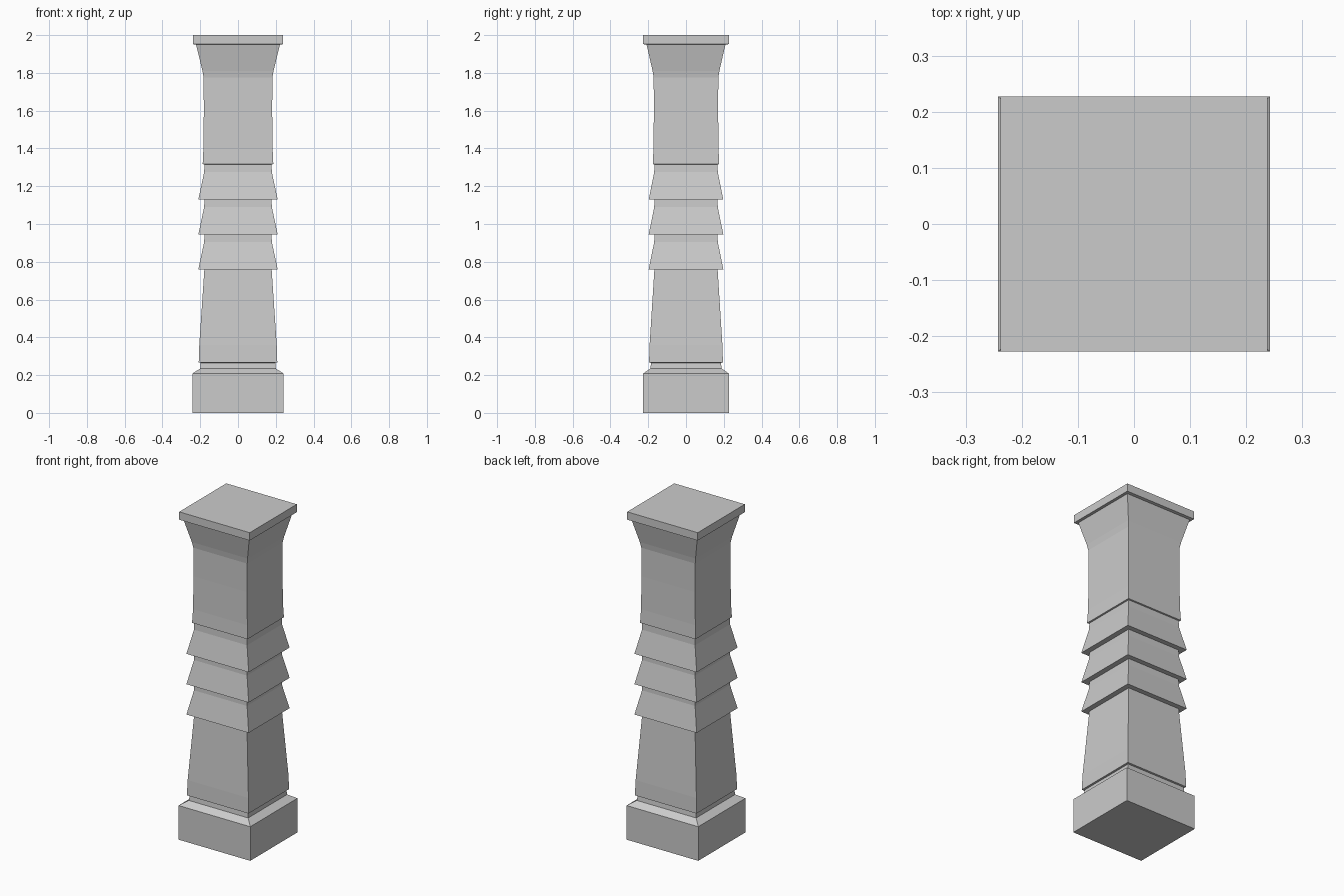
import bpy
import bmesh

if "Cube" in bpy.data.objects:
    bpy.data.objects.remove(bpy.data.objects["Cube"])

DEPTH = 0.94  # the pillar is slightly shallower than wide


def loft(name, profile, base=False, top=False, depth=DEPTH):
    """Stack rectangular sections given as (half width, height[, half depth])."""
    bm = bmesh.new()
    rings = []
    for point in profile:
        w, z = point[:2]
        d = point[2] if len(point) > 2 else w * depth
        rings.append([bm.verts.new((sx * w, sy * d, z))
                      for sx, sy in ((-1, -1), (1, -1), (1, 1), (-1, 1))])
    for a, b in zip(rings, rings[1:]):
        for i in range(4):
            j = (i + 1) % 4
            bm.faces.new((a[i], a[j], b[j], b[i]))
    if base:
        bm.faces.new(rings[0][::-1])
    if top:
        bm.faces.new(rings[-1])
    mesh = bpy.data.meshes.new(name)
    bm.to_mesh(mesh)
    bm.free()
    obj = bpy.data.objects.new(name, mesh)
    bpy.context.collection.objects.link(obj)
    return obj


# Plinth with chamfered shoulder and short neck
loft("plinth", [(0.242, 0), (0.242, 0.208), (0.2, 0.235), (0.197, 0.265)], base=True)

# Tapered lower shaft
loft("lower_shaft", [(0.197, 0.265), (0.208, 0.267), (0.205, 0.36), (0.178, 0.76)])

# Three flared collars, each overhanging the part below
for k in range(3):
    z = 0.76 + k * 0.185
    loft(f"collar_{k + 1}", [(0.178, z), (0.21, z), (0.179, z + 0.145),
                             (0.178, z + 0.185)])

# Upper shaft with a small lip at its foot
loft("upper_shaft", [(0.178, 1.315), (0.187, 1.317), (0.183, 1.40),
                     (0.181, 1.60), (0.182, 1.775)])

# Flared capital
loft("capital", [(0.182, 1.775), (0.188, 1.81), (0.222, 1.95)])

# Top slab
loft("top_slab", [(0.222, 1.95), (0.238, 1.952, 0.227), (0.238, 2.0, 0.227)], top=True)
